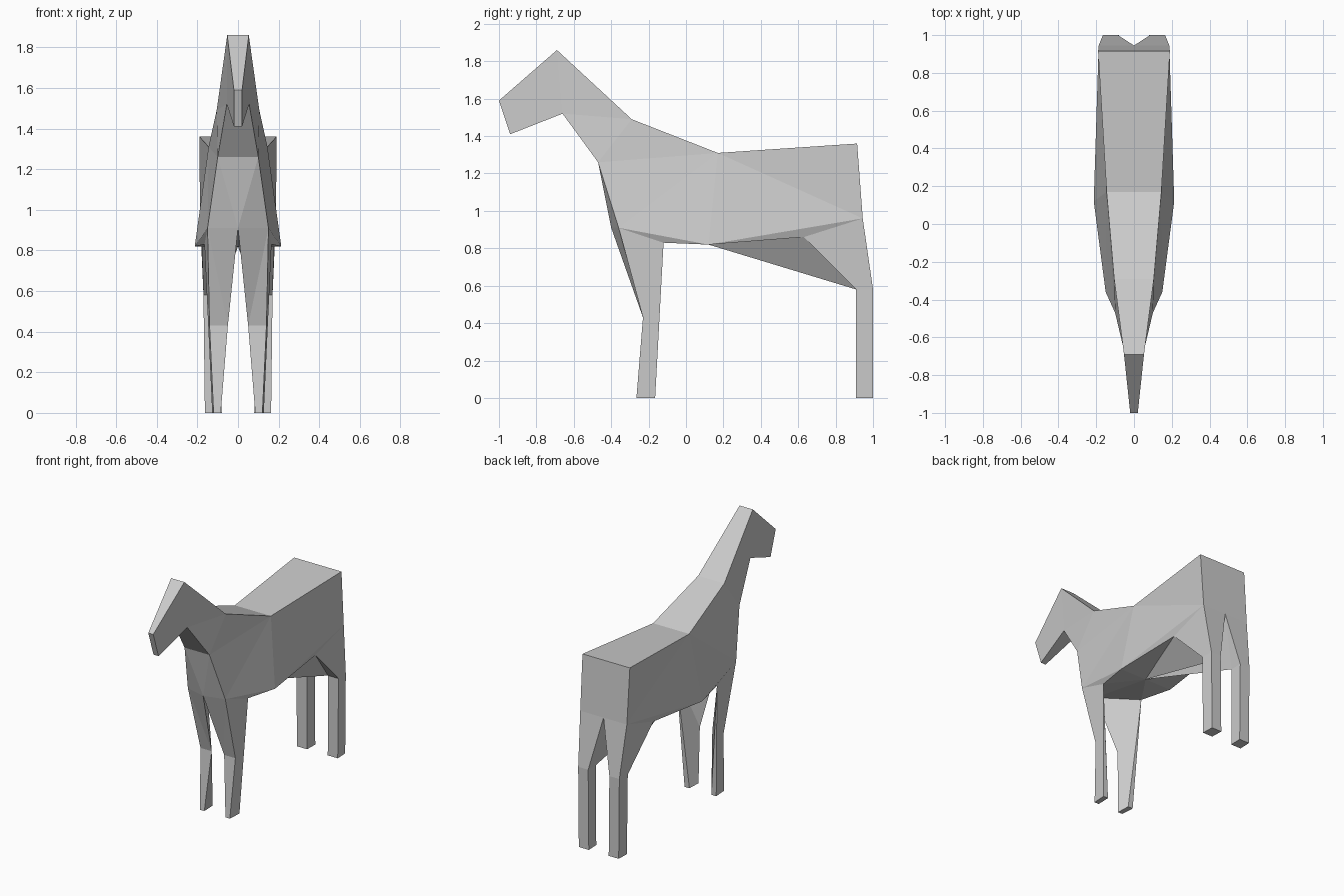
import bpy, bmesh

if "Cube" in bpy.data.objects:
    bpy.data.objects.remove(bpy.data.objects["Cube"])

# Key points of one half (x >= 0)
PTS = {
    # head and neck
    "nose": (.02, -1, 1.59), "chin": (.02, -.94, 1.41),
    "poll": (.053, -.69, 1.86), "jaw": (.055, -.66, 1.52),
    "withers": (.105, -.29, 1.49), "chest": (.10, -.47, 1.26),
    # trunk
    "back": (.145, .17, 1.31), "rump": (.19, .915, 1.36),
    "hip": (.187, .945, .96), "belly": (.213, .12, .82),
    "elbow": (.15, -.36, .91), "flank": (.18, .63, .86),
    # fore leg
    "armpit": (.165, -.12, .83), "knee_o": (.14, -.23, .43), "knee_i": (.05, -.23, .43),
    # centre line
    "fork_f": (0, -.40, .91), "under": (0, .12, .82), "fork_b": (0, .945, .96),
}


def add_ring(name, z, corners):
    """Four leg corners: front/back, outer/inner."""
    for key, (x, y) in zip(("fo", "fi", "bi", "bo"), corners):
        PTS[f"{name}_{key}"] = (x, y, z)


# Hooves and hocks
add_ring("fore", 0, ((.12, -.265), (.085, -.265), (.088, -.165), (.127, -.165)))
add_ring("hind", 0, ((.163, .91), (.083, .91), (.08, 1), (.16, 1)))
add_ring("hock", .58, ((.17, .91), (.085, .91), (.085, 1), (.165, 1)))

# Faces of one half, by point name
HEAD_NECK = ("nose chin jaw poll", "poll jaw withers", "jaw chest withers",
             "withers chest back")
TRUNK = ("chest elbow back", "elbow belly back", "back belly hip", "back hip rump",
         "belly flank hip", "under flank belly", "under belly armpit",
         "elbow armpit belly", "fork_f under armpit", "rump hip fork_b")
FORE_LEG = ("chest fork_f elbow", "fork_f knee_i elbow", "elbow knee_i knee_o",
            "elbow knee_o armpit", "knee_o fore_fo fore_bo armpit",
            "knee_o knee_i fore_fi fore_fo", "armpit fore_bo fore_bi",
            "fork_f armpit knee_i", "knee_i armpit fore_bi fore_fi",
            "fore_fo fore_fi fore_bi fore_bo")
THIGH = ("hip flank hock_fo hock_bo", "under hock_fi flank", "flank hock_fi hock_fo",
         "under fork_b hock_fi", "fork_b hock_bi hock_fi", "hip hock_bo hock_bi fork_b")
RING = ("fo", "fi", "bi", "bo")
SHANK = [f"hock_{a} hock_{b} hind_{b} hind_{a}" for a, b in zip(RING, RING[1:] + RING[:1])]
SHANK.append(" ".join("hind_" + k for k in RING))

# Strip that joins both halves, from the chest over the head to the rump
STRIP = ("chest", "jaw", "chin", "nose", "poll", "withers", "back", "rump")

bm = bmesh.new()
right = {n: bm.verts.new(p) for n, p in PTS.items()}
left = {n: right[n] if x == 0 else bm.verts.new((-x, y, z)) for n, (x, y, z) in PTS.items()}

# Both flanks with their legs
for names in (*HEAD_NECK, *TRUNK, *FORE_LEG, *THIGH, *SHANK):
    for half in (right, left):
        bm.faces.new([half[n] for n in names.split()])

# Joining strip and its two end triangles
for a, b in zip(STRIP, STRIP[1:]):
    bm.faces.new((right[a], right[b], left[b], left[a]))
for end, mid in (("chest", "fork_f"), ("rump", "fork_b")):
    bm.faces.new((right[end], left[end], right[mid]))

bmesh.ops.recalc_face_normals(bm, faces=bm.faces[:])
mesh = bpy.data.meshes.new("horse_body")
bm.to_mesh(mesh)
bm.free()
bpy.context.collection.objects.link(bpy.data.objects.new("horse_body", mesh))
